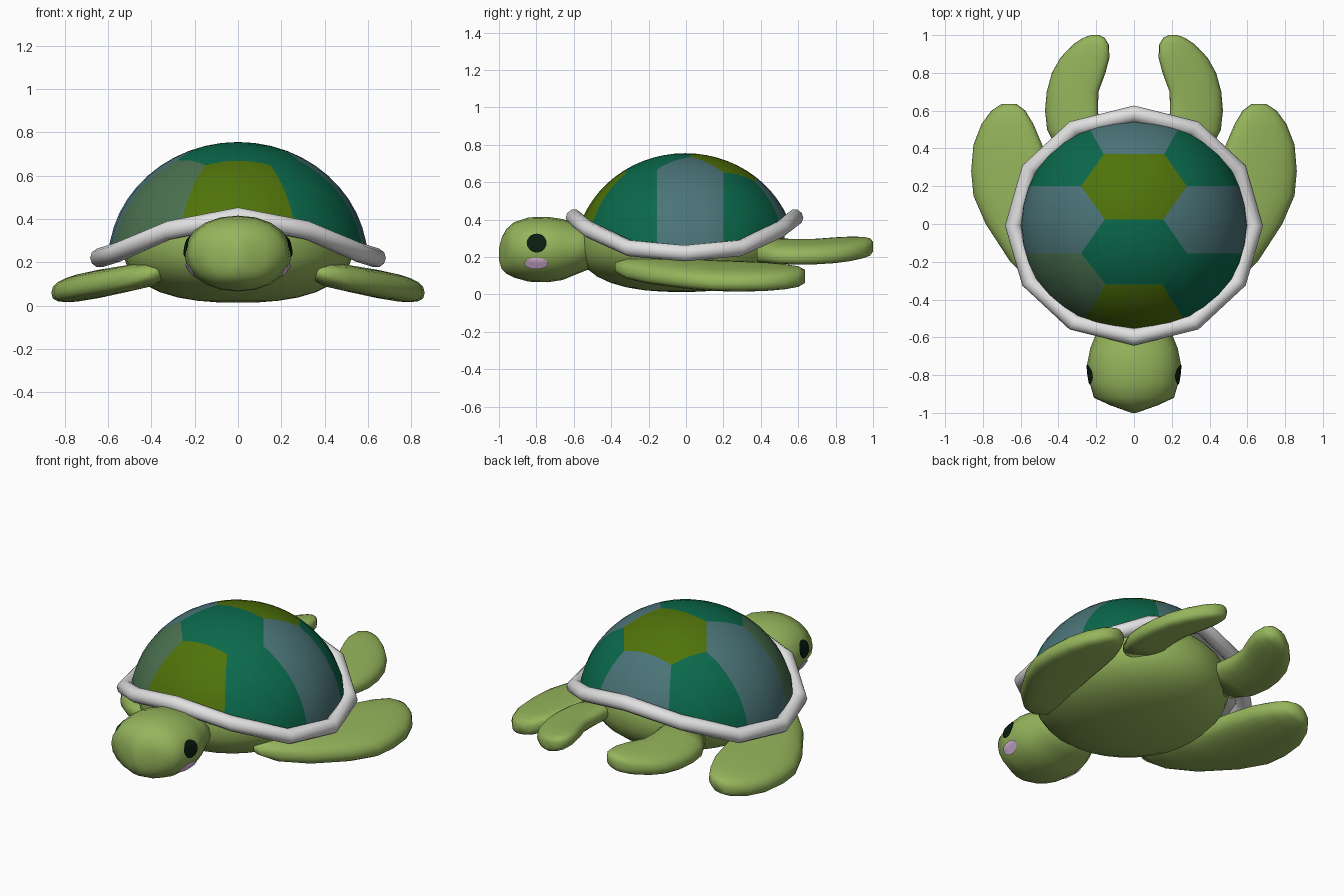
import bpy, bmesh, math
from mathutils import Vector
from mathutils.bvhtree import BVHTree

if "Cube" in bpy.data.objects:
    bpy.data.objects.remove(bpy.data.objects["Cube"])


def material(name, rgb):
    m = bpy.data.materials.new(name)
    m.diffuse_color = (*rgb, 1)
    m.use_nodes = True
    m.node_tree.nodes["Principled BSDF"].inputs["Base Color"].default_value = m.diffuse_color
    return m


SKIN = material("light green skin", (0.30, 0.46, 0.105))
GREEN = material("emerald", (0.003, 0.14, 0.07))
SLATE = material("slate blue", (0.07, 0.175, 0.19))
OLIVE = material("olive", (0.08, 0.17, 0.003))
SAGE = material("sage", (0.07, 0.165, 0.08))
WHITE = material("shell rim white", (0.75, 0.75, 0.75))
DARK = material("eye dark green", (0.003, 0.012, 0.005))
PINK = material("cheek pink", (0.80, 0.54, 0.82))


def finish(bm, name, mats, recalc=True):
    if recalc:
        bmesh.ops.recalc_face_normals(bm, faces=bm.faces[:])
    for f in bm.faces:
        f.smooth = True
    me = bpy.data.meshes.new(name)
    bm.to_mesh(me)
    bm.free()
    for m in mats:
        me.materials.append(m)
    ob = bpy.data.objects.new(name, me)
    bpy.context.collection.objects.link(ob)
    return ob


def bridge(bm, a, b):
    n = len(a)
    for i in range(n):
        bm.faces.new((a[i], a[(i + 1) % n], b[(i + 1) % n], b[i]))


def spow(v, e):
    return math.copysign(abs(v) ** e, v)


def loft(stations, p=2.0, n=16, zfun=None):
    """Stations along y: (y, x centre, half width, z centre, half height)."""
    bm = bmesh.new()
    rings = []
    for y, xc, hw, zc, hh in stations:
        ring = []
        for i in range(n):
            a = 2 * math.pi * i / n
            x = xc + hw * spow(math.cos(a), 2 / p)
            z = zc + hh * spow(math.sin(a), 2 / p)
            ring.append(bm.verts.new((x, y, z + (zfun(x, y) if zfun else 0))))
        rings.append(ring)
    for a, b in zip(rings, rings[1:]):
        bridge(bm, a, b)
    bm.faces.new(rings[0])
    bm.faces.new(rings[-1])
    bmesh.ops.recalc_face_normals(bm, faces=bm.faces[:])
    return bm


def rim_z(c):
    return 0.22 + 0.19 * abs(c) ** 2.8


# Shell dome: half ellipsoid whose lower edge follows the wavy rim
bm = bmesh.new()
bmesh.ops.create_uvsphere(bm, u_segments=36, v_segments=24, radius=1)
bmesh.ops.delete(bm, geom=[v for v in bm.verts if v.co.z < -0.001], context='VERTS')
for v in bm.verts:
    phi = math.atan2(v.co.y, v.co.x)
    e = math.asin(max(0, min(1, v.co.z)))
    e0 = math.asin((rim_z(math.sin(phi)) - 0.2) / 0.555)
    e = e0 + (1 - e0 / (math.pi / 2)) * e
    v.co = (0.6 * math.cos(e) * math.cos(phi), 0.592 * math.cos(e) * math.sin(phi) - 0.004,
            0.2 + 0.555 * math.sin(e))

# Scute borders: zigzag of half width along y, cut into the dome
ZIG = [(-0.60, 0.32), (-0.32, 0.15), (-0.155, 0.28), (0.025, 0.155),
       (0.20, 0.28), (0.37, 0.16), (0.60, 0.29)]


def cut(faces, co, no):
    geom = set(faces)
    for f in faces:
        geom.update(f.edges)
        geom.update(f.verts)
    bmesh.ops.bisect_plane(bm, geom=list(geom), dist=1e-5, plane_co=co, plane_no=no)


for y, _ in ZIG[1:-1]:
    cut(bm.faces[:], (0, y, 0), (0, 1, 0))
for (y0, w0), (y1, w1) in zip(ZIG, ZIG[1:]):
    for s in (1, -1):
        strip = [f for f in bm.faces if y0 < f.calc_center_median().y < y1]
        cut(strip, (s * w0, y0, 0), (y1 - y0, -s * (w1 - w0), 0))
SHELL = [GREEN, SLATE, OLIVE, SAGE]
for f in bm.faces:
    c = f.calc_center_median()
    for (y0, w0), (y1, w1) in zip(ZIG, ZIG[1:]):
        if y0 <= c.y <= y1:
            w = w0 + (w1 - w0) * (c.y - y0) / (y1 - y0)
    if abs(c.x) < w:
        f.material_index = 2 if c.y < -0.32 else 0 if c.y < 0.025 else 2 if c.y < 0.37 else 1
    elif c.y < -0.155:
        f.material_index = 3 if c.x < 0 else 0
    else:
        f.material_index = 1 if c.y < 0.20 else 0
finish(bm, "shell_dome", SHELL)

# Shell rim: twelve-sided wavy tube with a flange tucked under the dome
bm = bmesh.new()
rings, flange = [], []
for k in range(12):
    a = math.radians(30 * k)
    c = Vector((0.638 * math.sin(a), -0.59 * math.cos(a) - 0.008, rim_z(math.cos(a))))
    out = Vector((math.sin(a), -math.cos(a), 0))
    rings.append([bm.verts.new(c + 0.045 * (out * math.cos(t) + Vector((0, 0, math.sin(t)))))
                  for t in (math.pi * j / 5 for j in range(10))])
    flange.append((bm.verts.new(c), bm.verts.new((c.x * 0.8, c.y * 0.8, c.z))))
for k in range(12):
    bridge(bm, rings[k], rings[(k + 1) % 12])
    a, b = flange[k], flange[(k + 1) % 12]
    bm.faces.new((a[0], a[1], b[1], b[0]))
finish(bm, "shell_rim", [WHITE])

# Body: rounded, slightly boxy ellipsoid
bm = bmesh.new()
bmesh.ops.create_uvsphere(bm, u_segments=32, v_segments=18, radius=1)
P = 2.4
for v in bm.verts:
    h = math.hypot(v.co.x, v.co.y)
    v.co *= (h ** P + abs(v.co.z) ** P) ** (-1 / P)
    v.co = (v.co.x * 0.53, v.co.y * 0.555 - 0.025, 0.27 + v.co.z * 0.257)
finish(bm, "body", [SKIN])

# Head with a blunt snout, running back into the body as a neck
head = loft([(-1.0, 0, 0.012, 0.215, 0.03), (-0.985, 0, 0.055, 0.22, 0.085),
             (-0.96, 0, 0.125, 0.23, 0.12), (-0.92, 0, 0.212, 0.238, 0.148),
             (-0.84, 0, 0.235, 0.24, 0.172), (-0.74, 0, 0.248, 0.24, 0.175),
             (-0.66, 0, 0.232, 0.24, 0.163), (-0.58, 0, 0.20, 0.245, 0.135),
             (-0.48, 0, 0.18, 0.26, 0.11)], p=2.1, n=20)
tree = BVHTree.FromBMesh(head)
finish(head, "head", [SKIN])


# Eyes and cheeks: thin oval plates laid onto the head surface
def oval(name, y, z, ry, rz, s, mat):
    bm = bmesh.new()

    def point(r, a):
        o = Vector((s, y + r * ry * math.cos(a), z + r * rz * math.sin(a)))
        hit, n, _, _ = tree.ray_cast(o, Vector((-s, 0, 0)))
        return bm.verts.new(hit + n * 0.007)

    n = 20
    mid = point(0, 0)
    loops = [[point(r, 2 * math.pi * i / n) for i in range(n)] for r in (0.35, 0.7, 1)]
    for i in range(n):
        bm.faces.new((mid, loops[0][i], loops[0][(i + 1) % n]))
    for a, b in zip(loops, loops[1:]):
        bridge(bm, a, b)
    bmesh.ops.recalc_face_normals(bm, faces=bm.faces[:])
    if sum(f.normal.x for f in bm.faces) * s < 0:
        bmesh.ops.reverse_faces(bm, faces=bm.faces[:])
    finish(bm, name, [mat], recalc=False)


# Flipper stations for the +x side: (y, x centre, half width, z, half thickness)
FRONT = [(-0.38, 0.40, 0.03, 0, 0.02), (-0.32, 0.43, 0.10, 0, 0.048),
         (-0.2, 0.48, 0.175, 0, 0.06), (0, 0.59, 0.195, 0, 0.064),
         (0.15, 0.64, 0.21, 0, 0.065), (0.28, 0.658, 0.204, 0, 0.065),
         (0.42, 0.668, 0.182, 0, 0.063), (0.53, 0.67, 0.137, 0, 0.058),
         (0.6, 0.665, 0.09, 0, 0.05), (0.635, 0.662, 0.04, 0, 0.034)]
REAR = [(0.38, 0.30, 0.10, 0, 0.05), (0.5, 0.32, 0.14, 0, 0.055),
        (0.6, 0.331, 0.14, 0, 0.056), (0.7, 0.325, 0.137, 0, 0.056),
        (0.8, 0.293, 0.142, 0, 0.056), (0.88, 0.26, 0.13, 0, 0.054),
        (0.95, 0.228, 0.095, 0, 0.05), (0.985, 0.213, 0.058, 0, 0.042),
        (1.0, 0.207, 0.022, 0, 0.025)]

for s, side in ((1, "right"), (-1, "left")):
    oval("eye_" + side, -0.797, 0.273, 0.053, 0.048, s, DARK)
    oval("cheek_" + side, -0.80, 0.168, 0.063, 0.029, s, PINK)
    for name, st, zf in (("front_flipper_", FRONT, lambda x, y: 0.108 - 0.19 * (abs(x) - 0.6)),
                         ("rear_flipper_", REAR, lambda x, y: 0.235 - 0.22 * (abs(x) - 0.3))):
        bm = loft([(y, s * x, w, z, t) for y, x, w, z, t in st], p=2.7, n=20, zfun=zf)
        finish(bm, name + side, [SKIN])
